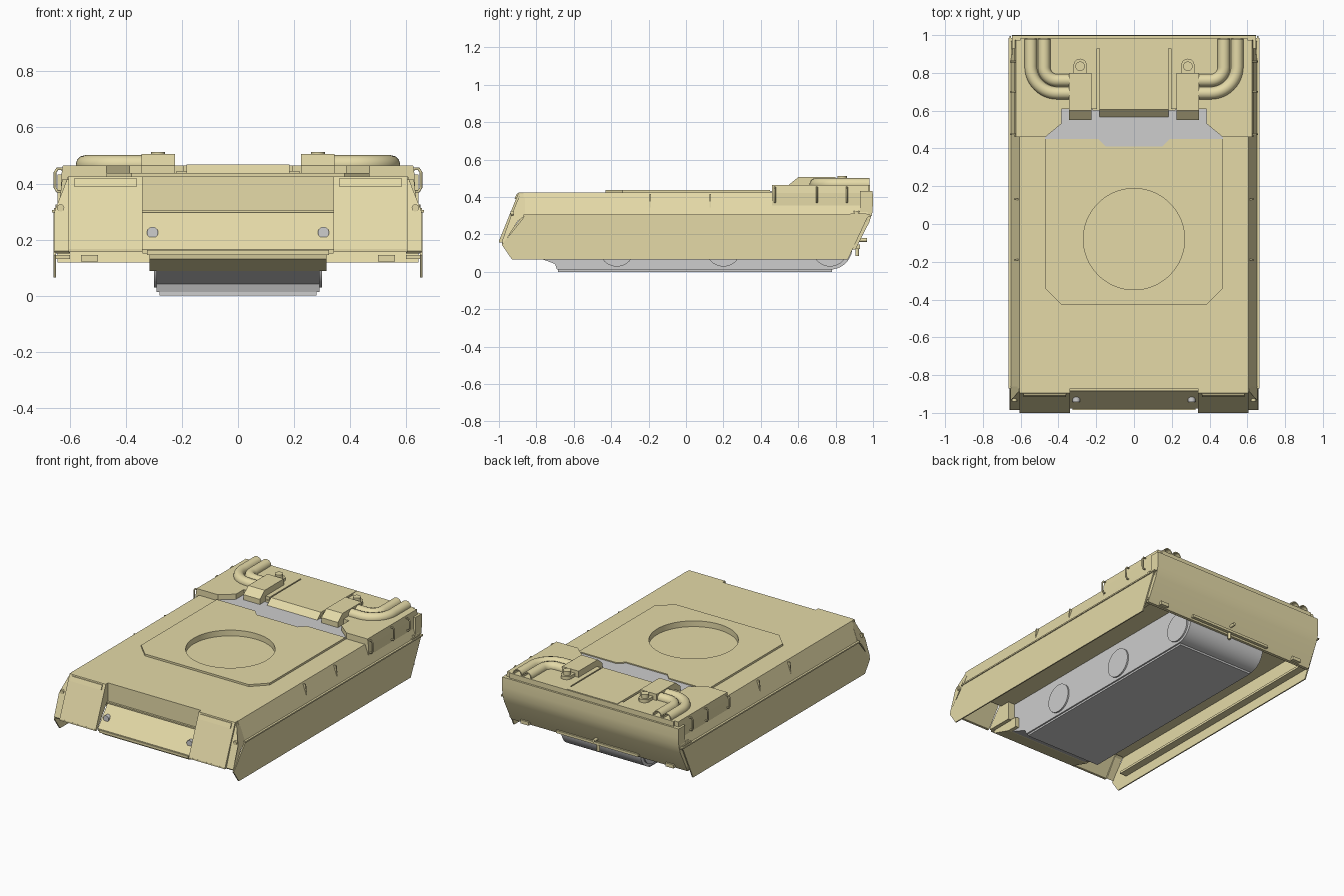
import bpy, bmesh, math
from mathutils import Matrix

if "Cube" in bpy.data.objects:
    bpy.data.objects.remove(bpy.data.objects["Cube"])


def material(name, rgb):
    m = bpy.data.materials.new(name)
    m.diffuse_color = (*rgb, 1)
    m.use_nodes = True
    m.node_tree.nodes["Principled BSDF"].inputs["Base Color"].default_value = m.diffuse_color
    return m


KHAKI = material("khaki_paint", (0.78, 0.70, 0.39))
GREY = material("bare_grey", (0.61, 0.61, 0.61))


def finish(name, bm, mat, smooth=False):
    bmesh.ops.recalc_face_normals(bm, faces=bm.faces[:])
    me = bpy.data.meshes.new(name)
    bm.to_mesh(me)
    bm.free()
    me.materials.append(mat)
    ob = bpy.data.objects.new(name, me)
    bpy.context.collection.objects.link(ob)
    if smooth:
        shade(ob)
    return ob


def select(ob):
    bpy.ops.object.select_all(action='DESELECT')
    ob.select_set(True)
    bpy.context.view_layer.objects.active = ob


def shade(ob):
    select(ob)
    bpy.ops.object.shade_smooth_by_angle(angle=math.radians(35))


def prism(name, pts, axis, lo, hi, mat=KHAKI, smooth=False):
    """Extrude a 2D outline along x (pts = y,z), y (x,z) or z (x,y)."""
    def place(p, t):
        return {'x': (t, p[0], p[1]), 'y': (p[0], t, p[1]), 'z': (p[0], p[1], t)}[axis]
    bm = bmesh.new()
    a = [bm.verts.new(place(p, lo)) for p in pts]
    b = [bm.verts.new(place(p, hi)) for p in pts]
    bm.faces.new(a)
    bm.faces.new(b)
    n = len(pts)
    for i in range(n):
        j = (i + 1) % n
        bm.faces.new((a[i], a[j], b[j], b[i]))
    return finish(name, bm, mat, smooth)


def box(name, x, y, z, mat=KHAKI):
    return prism(name, [(x[0], y[0]), (x[1], y[0]), (x[1], y[1]), (x[0], y[1])], 'z', z[0], z[1], mat)


def cyl(name, r, axis, c, depth, mat=KHAKI, seg=24):
    bm = bmesh.new()
    rot = {'x': Matrix.Rotation(math.pi / 2, 4, 'Y'), 'y': Matrix.Rotation(math.pi / 2, 4, 'X'),
           'z': Matrix.Identity(4)}[axis]
    bmesh.ops.create_cone(bm, cap_ends=True, segments=seg, radius1=r, radius2=r, depth=depth,
                          matrix=Matrix.Translation(c) @ rot)
    return finish(name, bm, mat, True)


def tube(name, path, r, wall=0, mat=KHAKI):
    cu = bpy.data.curves.new(name, 'CURVE')
    cu.dimensions = '3D'
    cu.bevel_depth = r
    cu.bevel_resolution = 4
    cu.use_fill_caps = not wall
    sp = cu.splines.new('POLY')
    sp.points.add(len(path) - 1)
    for p, q in zip(sp.points, path):
        p.co = (*q, 1)
    ob = bpy.data.objects.new(name, cu)
    bpy.context.collection.objects.link(ob)
    cu.materials.append(mat)
    select(ob)
    bpy.ops.object.convert(target='MESH')
    ob = bpy.context.object
    if wall:
        m = ob.modifiers.new("wall", 'SOLIDIFY')
        m.thickness = wall
        bpy.ops.object.modifier_apply(modifier="wall")
    shade(ob)
    return ob


# Upper hull and raised turret deck
half = [(.607, .425), (.652, .30), (.645, .27)]
hull = prism("upper_hull", half + [(-x, z) for x, z in reversed(half)], 'y', -.87, .97)
edge = [(.15, .41), (.19, .45), (.47, .45), (.47, -.34), (.38, -.43)]
deck = prism("turret_deck", edge + [(-x, y) for x, y in reversed(edge)], 'z', .42, .438)

# Turret ring opening
cutter = cyl("ring_cutter", .268, 'z', (0, -.08, .45), .10, seg=64)
cutter.hide_render = True
for ob in (hull, deck):
    select(ob)
    m = ob.modifiers.new("ring", 'BOOLEAN')
    m.operation = 'DIFFERENCE'
    m.solver = 'EXACT'
    m.object = cutter
    bpy.ops.object.modifier_apply(modifier="ring")
bpy.data.objects.remove(cutter)

# Grey floor between turret deck and engine deck
floor = [(.15, .405), (.19, .445), (.47, .447), (.47, .47), (.385, .54), (.385, .62)]
prism("grey_floor", floor + [(-x, y) for x, y in reversed(floor)], 'z', .42, .431, GREY)

# Lower tub with curved tail, and its narrower belly
arc = [(.77 + .12 * math.sin(a), .132 - .12 * math.cos(a)) for a in [i * math.pi / 20 for i in range(11)]]
prism("lower_tub", [(-.83, .28), (-.83, .09), (-.70, .042), (-.69, .012)] + arc + [(.89, .28)],
      'x', -.29, .29, GREY, True)
box("belly_plate", (-.28, .28), (-.685, .78), (0, .014), GREY)

# Nose: upper plate, sloping lower plate and chin
prism("nose", [(-.80, .425), (-.87, .425), (-.872, .30), (-.978, .165), (-.978, .15), (-.80, .15)], 'x', -.34, .34)
prism("chin", [(-.97, .155), (-.965, .13), (-.83, .088), (-.76, .088), (-.76, .155)], 'x', -.315, .315)
box("nose_trim", (-.34, .34), (-.885, -.86), (.297, .306))
box("nose_lip", (-.325, .325), (-.985, -.96), (.145, .162))

# Curved rear plate, top ledge, step and centre towing gear
prism("rear_plate", [(.93, .432), (.998, .432), (1.0, .37), (.996, .315), (.98, .265), (.905, .118), (.885, .118),
                     (.93, .25)], 'x', -.645, .645, smooth=True)
box("rear_top", (-.60, .60), (.93, .985), (.42, .465))
box("rear_step", (-.30, .30), (.88, .93), (.128, .145))
tube("tow_bar", [(0, .92, .17), (0, .968, .17)], .010)
tube("tow_hook", [(0, .915, .085), (0, .915, .14)], .010)

# Centre engine hatch
prism("engine_base", [(.60, .42), (.60, .445), (.97, .445), (.97, .42)], 'x', -.22, .22)
prism("engine_hatch", [(.565, .43), (.605, .468), (.98, .468), (.98, .43)], 'x', -.183, .183)

for s, side in ((1, "right"), (-1, "left")):
    def sx(pts):
        return [(s * x, y) for x, y in pts]

    def bx(name, x, y, z, mat=KHAKI):
        return box(f"{side}_{name}", (s * x[0], s * x[1]), y, z, mat)

    # Side skirt, inner ledge and rail
    prism(f"{side}_skirt", [(-.86, .30), (-.985, .145), (-.93, .065), (.865, .065), (.97, .29), (.995, .30)],
          'x', s * .650, s * .658)
    bx("skirt_ledge", (.60, .652), (-.85, .91), (.13, .145))
    bx("rail", (.64, .664), (-.87, .985), (.296, .305))

    # Front mudguard, its tapered outer corner, top strip and bottom trim
    prism(f"{side}_mudguard", [(-.86, .425), (-.895, .425), (-1.0, .165), (-.985, .157), (-.885, .30), (-.86, .30)],
          'x', s * .34, s * .605)
    corner = prism(f"{side}_mudguard_corner", [(-.86, .415), (-.887, .415), (-.935, .30), (-.985, .16), (-.975, .15),
                                               (-.90, .27), (-.86, .30)], 'x', s * .60, s * .655)
    for v in corner.data.vertices:
        if v.co.z > .4 and abs(v.co.x) > .62:
            v.co.x = s * .61
    prism(f"{side}_mudguard_strip", [(-.88, .418), (-.904, .418), (-.917, .39), (-.89, .39)], 'x', s * .36, s * .585)
    bx("mudguard_trim", (.34, .605), (-1.0, -.985), (.156, .166))
    cyl(f"{side}_marker_light", .013, 'y', (s * .633, -.93, .313), .018)

    # Headlight
    cyl(f"{side}_headlight", .02, 'y', (s * .305, -.93, .225), .026, GREY)

    # Suspension bosses on the tub
    for y in (-.37, .20, .77):
        cyl(f"{side}_hub_boss", .094, 'x', (s * .29, y, .122), .02, GREY, 40)

    # Engine deck side block
    prism(f"{side}_engine_deck", sx([(.60, .46), (.47, .46), (.385, .53), (.385, .61), (.195, .61), (.195, .97),
                                     (.60, .97)]), 'z', .42, .465)
    prism(f"{side}_side_box", sx([(.58, .465), (.625, .465), (.632, .42), (.632, .34), (.58, .34)]), 'y', .46, .975)

    # Exhaust housing with sloping front, rounded tail and cap
    prism(f"{side}_exhaust_housing", [(.55, .43), (.55, .465), (.60, .506), (.80, .506), (.80, .43)],
          'x', s * .225, s * .345)
    bx("exhaust_tail", (.25, .32), (.79, .84), (.45, .486))
    cyl(f"{side}_exhaust_tail_end", .035, 'z', (s * .285, .84, .468), .036)
    cyl(f"{side}_exhaust_cap", .025, 'z', (s * .285, .835, .495), .034)

    # Twin elbow exhaust pipes
    for cx, cy, r in ((.546, .693, .14), (.476, .760, .07)):
        bend = [(s * (cx - r + r * math.sin(a)), cy + r - r * math.cos(a), .468)
                for a in [i * math.pi / 24 for i in range(13)]]
        tube(f"{side}_exhaust_pipe", [(s * .33, cy, .468)] + bend + [(s * cx, .98, .468)], .033, .007)

    # Grab handles and small side ribs
    for y in (.475, .70, .86):
        tube(f"{side}_grab_handle", [(s * .62, y, .452), (s * .645, y, .452), (s * .653, y, .44),
                                     (s * .653, y, .385), (s * .645, y, .372), (s * .625, y, .372)], .005)
    for y in (-.19, .13):
        prism(f"{side}_side_rib", sx([(.60, .415), (.628, .415), (.636, .345)]), 'y', y - .004, y + .004)

    # Rear corner bracket, tail light and tow lug
    bx("rear_bracket", (.60, .656), (.88, .965), (.295, .312))
    cyl(f"{side}_tail_light", .018, 'z', (s * .634, .912, .315), .02)
    bx("tow_lug", (.50, .56), (.88, .93), (.122, .145))
